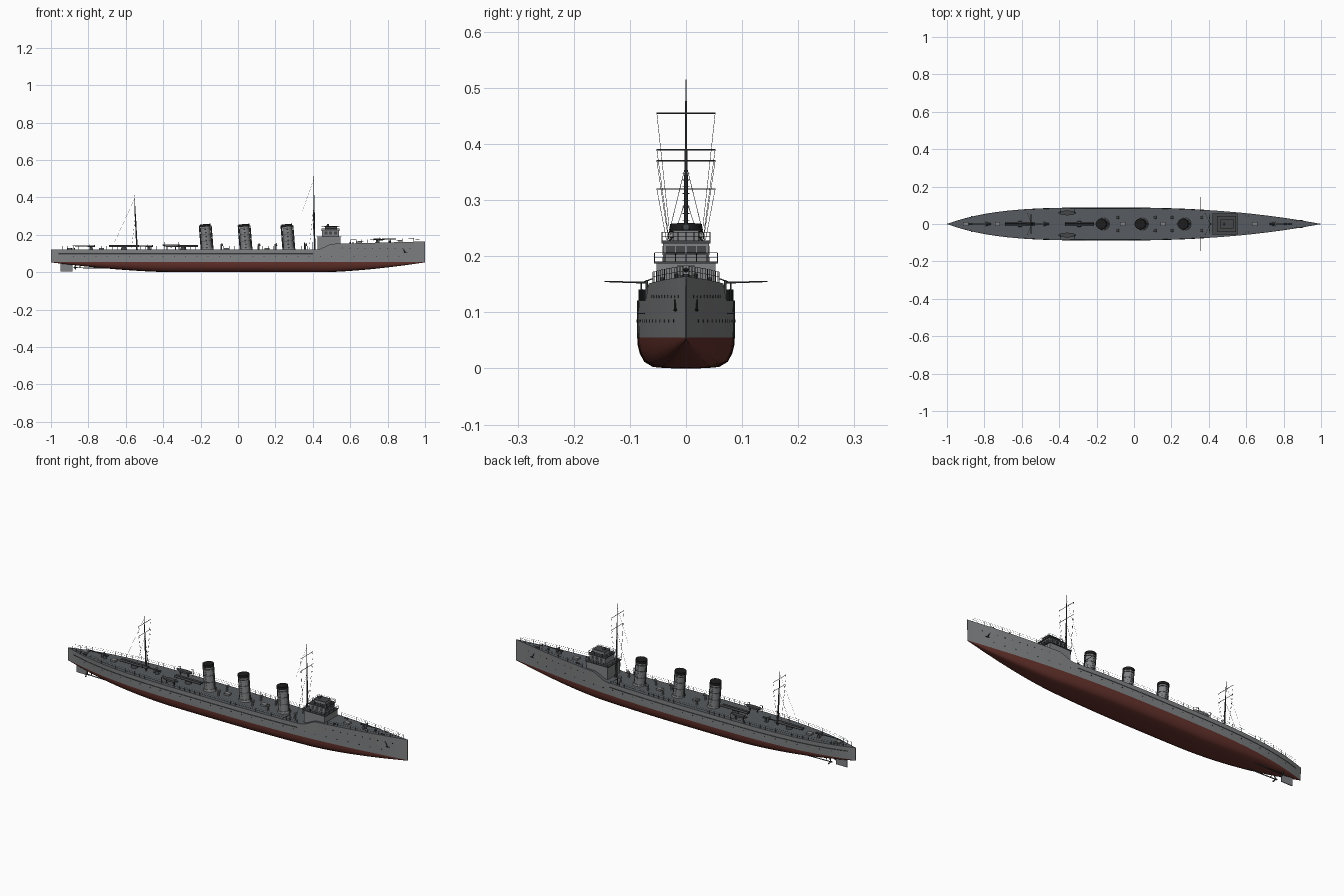
import bpy, bmesh, math
from mathutils import Vector, Matrix

if "Cube" in bpy.data.objects:
    bpy.data.objects.remove(bpy.data.objects["Cube"])

def mat(name, r, g, b):
    m = bpy.data.materials.new(name)
    m.diffuse_color = (r, g, b, 1)
    m.use_nodes = True
    m.node_tree.nodes["Principled BSDF"].inputs["Base Color"].default_value = m.diffuse_color
    return m

GREY = mat("hull_grey", 0.22, 0.225, 0.23)
DECK = mat("deck_grey", 0.095, 0.105, 0.115)
RED = mat("bottom_red", 0.13, 0.032, 0.025)
BLACK = mat("black", 0.012, 0.012, 0.013)
DARK = mat("dark_fittings", 0.06, 0.063, 0.067)

def finish(name, bm, mats, smooth=False):
    me = bpy.data.meshes.new(name)
    bmesh.ops.recalc_face_normals(bm, faces=bm.faces)
    bm.to_mesh(me)
    bm.free()
    for m in mats:
        me.materials.append(m)
    ob = bpy.data.objects.new(name, me)
    bpy.context.collection.objects.link(ob)
    if smooth:
        bpy.ops.object.select_all(action='DESELECT')
        ob.select_set(True)
        bpy.context.view_layer.objects.active = ob
        bpy.ops.object.shade_smooth_by_angle(angle=math.radians(35))
    return ob

def rods(name, segs, m, n=6, smooth=False):
    """Round bars given as (start, end, start radius, end radius)."""
    bm = bmesh.new()
    for a, b, r0, r1 in segs:
        a, b = Vector(a), Vector(b)
        rot = (b - a).to_track_quat('Z', 'Y').to_matrix().to_4x4()
        bmesh.ops.create_cone(bm, cap_ends=True, segments=n, radius1=r0, radius2=r1,
                              depth=(b - a).length, matrix=Matrix.Translation((a + b) / 2) @ rot)
    return finish(name, bm, [m], smooth)

def boxes(name, items, m):
    """Boxes given as (x0, x1, y0, y1, z0, z1)."""
    bm = bmesh.new()
    for x0, x1, y0, y1, z0, z1 in items:
        M = Matrix.Translation(((x0 + x1) / 2, (y0 + y1) / 2, (z0 + z1) / 2))
        bmesh.ops.create_cube(bm, size=1, matrix=M @ Matrix.Diagonal((x1 - x0, y1 - y0, z1 - z0, 1)))
    return finish(name, bm, [m])

# Hull lines: deck height, keel height, half breadths
WL = 0.055
def deck_z(x):
    t = min(max((x - 0.42) / 0.09, 0), 1)
    return 0.121 + 0.031 * t * t * (3 - 2 * t) + max(0, x - 0.53) * 0.026

def keel_z(x):
    t = max((-x - 0.35) / 0.65, (x - 0.45) / 0.55, 0)
    return 0.0525 * t ** 1.6

def ends(x):
    return (x + 0.1) / 1.1 if x > -0.1 else (-0.1 - x) / 0.9

def deck_b(x):
    return max(0.087 * (1 - ends(x) ** (2.4 if x > -0.1 else 3.8)), 0.001)

def side_y(x, z):
    w = deck_b(x) * (1 - 0.2 * ends(x) ** 3)
    t = (z - WL) / (deck_z(x) - WL)
    return w + (deck_b(x) - w) * t

# Hull
def hull():
    bm = bmesh.new()
    rings = []
    for i in range(101):
        x = -1 + i / 50
        k, d, w = keel_z(x), deck_z(x), side_y(x, WL)
        sharp = ends(x) ** 2 * 0.25
        half = [(w * f * (1 - sharp * (1 - f)), k + (WL - k) * h)
                for f, h in ((0.4, 0.01), (0.68, 0.05), (0.86, 0.22), (0.95, 0.5), (0.99, 0.75), (1, 1))]
        half += [(side_y(x, WL + (d - WL) * h), WL + (d - WL) * h) for h in (0.5, 1)]
        pts = [(-y, z) for y, z in reversed(half)] + [(0, k)] + half
        rings.append([bm.verts.new((x, y, z)) for y, z in pts])
    n = len(rings[0])
    for a, b in zip(rings, rings[1:]):
        for j in range(n):
            f = bm.faces.new((a[j], a[(j + 1) % n], b[(j + 1) % n], b[j]))
            z = f.calc_center_median().z
            f.material_index = 2 if j == n - 1 else (1 if z < WL - 0.0005 else 0)
    bm.faces.new(rings[0])
    bm.faces.new(rings[-1])
    finish("hull", bm, [GREY, RED, DECK], True)
hull()

# Rubbing strake and portholes on both sides
sides = (-1, 1)
def along(x, z, s, out=0.0):
    return (x, s * (side_y(x, z) + out), z)
rods("rubbing_strake", [(along(-0.96 + 0.04 * i, 0.098, s), along(-0.92 + 0.04 * i, 0.098, s), 0.0012, 0.0012)
                        for i in range(34) for s in sides], DARK, 4)
ports = [(x / 100, 0.085) for x in range(-88, 92, 6)] + [(x / 100, 0.128) for x in range(56, 96, 4)]
rods("portholes", [(along(x, z, s, -0.003), along(x, z, s, 0.0008), 0.0026, 0.0026)
                   for x, z in ports for s in sides], BLACK, 8)

# Guard rails
rails = []
for x0, x1 in ((-0.97, 0.40), (0.57, 0.97)):
    n = round((x1 - x0) / 0.03)
    for s in sides:
        for i in range(n + 1):
            x = x0 + (x1 - x0) * i / n
            p = Vector((x, s * deck_b(x) * 0.97, deck_z(x)))
            rails.append((p, p + Vector((0, 0, 0.019)), 0.0007, 0.0007))
            if i:
                for h in (0.01, 0.019):
                    rails.append((q + Vector((0, 0, h)), p + Vector((0, 0, h)), 0.0004, 0.0004))
            q = p
rods("guard_rails", rails, DARK, 4)

# Funnels with bands, caps, steam pipes and base
for i, x in enumerate((-0.165, 0.043, 0.272)):
    def at(z, dx=0.0, dy=0.0):
        return (x - (z - 0.12) * 0.08 + dx, dy, z)
    rods(f"funnel_{i}", [(at(0.118), at(0.245), 0.028, 0.026)], GREY, 24, True)
    rods(f"funnel_base_{i}", [(at(0.118), at(0.13), 0.034, 0.031)], GREY, 24, True)
    rods(f"funnel_cap_{i}", [(at(0.243), at(0.257), 0.0285, 0.0285)], BLACK, 24, True)
    rods(f"funnel_bands_{i}", [(at(z), at(z + 0.002), 0.0285, 0.0285) for z in (0.165, 0.2, 0.232)], DARK, 24)
    rods(f"steam_pipes_{i}", [(at(0.12, dx), at(0.25, dx), 0.0035, 0.0035) for dx in (-0.031, 0.031)]
         + [(at(0.13 + 0.01 * k, 0.004, s * 0.027), at(0.13 + 0.01 * k, -0.004, s * 0.027), 0.001, 0.001)
            for k in range(12) for s in sides], DARK, 6)

# Ventilator cowls and deck hatches
cowls = []
for x in (-0.09, 0.11, 0.2, 0.36):
    for s in sides:
        y = s * 0.035
        cowls += [((x, y, 0.118), (x, y, 0.143), 0.005, 0.005), ((x - 0.004, y, 0.145), (x + 0.009, y, 0.147), 0.005, 0.008)]
rods("ventilators", cowls, GREY, 10, True)
boxes("hatches", [(x - 0.014, x + 0.014, -0.012, 0.012, deck_z(x) - 0.004, deck_z(x) + 0.009)
                  for x in (-0.9, -0.73, -0.06, 0.155, 0.645)], GREY)

# Bridge tiers, roof and windows
boxes("bridge_house", [(0.425, 0.548, -0.053, 0.053, 0.118, 0.188), (0.45, 0.54, -0.041, 0.041, 0.19, 0.224),
                       (0.465, 0.53, -0.022, 0.022, 0.228, 0.246)], GREY)
boxes("bridge_decks", [(0.42, 0.553, -0.057, 0.057, 0.187, 0.191), (0.445, 0.545, -0.044, 0.044, 0.223, 0.228),
                       (0.462, 0.533, -0.025, 0.025, 0.245, 0.248)], DARK)
wins = [(0.538, 0.541, y - 0.008, y + 0.008, 0.202, 0.218) for y in (-0.028, -0.0095, 0.0095, 0.028)]
wins += [(x - 0.008, x + 0.008, s * 0.041 - 0.001, s * 0.041 + 0.001, 0.202, 0.218)
         for x in (0.47, 0.495, 0.52) for s in sides]
boxes("bridge_windows", wins, DARK)
brail = []
for x0, x1, w, z, h in ((0.422, 0.551, 0.056, 0.19, 0.016), (0.447, 0.543, 0.043, 0.227, 0.016),):
    c = [(x0, -w), (x1, -w), (x1, w), (x0, w)]
    for a, b in zip(c, c[1:] + c[:1]):
        for k in range(6):
            p = Vector((*a, z)).lerp(Vector((*b, z)), k / 6)
            brail.append((p, p + Vector((0, 0, h)), 0.0007, 0.0007))
        for f in (0.5, 1):
            brail.append(((*a, z + h * f), (*b, z + h * f), 0.0005, 0.0005))
rods("bridge_rails", brail, DARK, 4)
rods("searchlight", [((0.48, 0, 0.246), (0.48, 0, 0.252), 0.006, 0.006),
                     ((0.475, 0, 0.252), (0.487, 0, 0.252), 0.006, 0.006)], DARK, 12, True)

# Masts with yards, ladders and rigging
for name, x, foot, top, rake, yards, stay in (("foremast", 0.41, 0.12, 0.515, 0.006, (0.39, 0.455), (0.342, 0.32)),
                                              ("mainmast", -0.54, 0.12, 0.413, 0.014, (0.32, 0.37), (-0.66, 0.16))):
    def m(z, dx=0.0, dy=0.0):
        return (x - rake * (z - foot) / (top - foot) + dx, dy, z)
    mid = foot + (top - foot) * 0.62
    rods(name, [(m(foot), m(mid), 0.0042, 0.0032), (m(mid), m(top), 0.0026, 0.001)], DARK, 10, True)
    rods(name + "_yards", [(m(z, 0, -0.053), m(z, 0, 0.053), 0.0012, 0.0012) for z in yards], DARK, 6)
    rig = [(m(z, 0, s * 0.052), m(foot + 0.02, -0.01, s * 0.018), 0.0004, 0.0004) for z in yards for s in sides]
    rig += [(m(mid), m(foot, -0.03, s * 0.06), 0.0005, 0.0005) for s in sides]
    rig += [(m(top - 0.02), (stay[0], 0, stay[1]), 0.0004, 0.0004)]
    rig += [(m(foot + 0.012 * k, 0, -0.006), m(foot + 0.012 * k, 0, 0.006), 0.0007, 0.0007)
            for k in range(2, int((mid - foot) / 0.012))]
    rods(name + "_rigging", rig, DARK, 4)

# Deck guns: x position, direction of barrel
for name, x, d in (("bow_gun", 0.745, 1), ("stern_gun", -0.785, -1), ("after_gun", -0.475, -1)):
    z = deck_z(x)
    rods(name, [((x, 0, z - 0.003), (x, 0, z + 0.014), 0.011, 0.006),
                ((x - d * 0.02, 0, z + 0.018), (x + d * 0.02, 0, z + 0.018), 0.005, 0.004),
                ((x + d * 0.02, 0, z + 0.018), (x + d * 0.1, 0, z + 0.02), 0.003, 0.002)], DARK, 10, True)
    boxes(name + "_shield", [(x + d * 0.01 - 0.001, x + d * 0.01 + 0.001, -0.015, 0.015, z + 0.008, z + 0.027)], GREY)

# Torpedo tubes in twin mounts
for i, (x0, x1) in enumerate(((-0.69, -0.53), (-0.37, -0.215))):
    c = (x0 + x1) / 2
    rods(f"torpedo_tubes_{i}", [((x0, s * 0.0065, 0.139), (x1, s * 0.0065, 0.139), 0.0055, 0.0055) for s in sides]
         + [((c, 0, 0.118), (c, 0, 0.134), 0.018, 0.013)], DARK, 12, True)

# Lifeboats with davits
for s, name in ((-1, "lifeboat_right"), (1, "lifeboat_left")):
    bm = bmesh.new()
    bmesh.ops.create_uvsphere(bm, u_segments=20, v_segments=10, radius=1)
    bmesh.ops.delete(bm, geom=[v for v in bm.verts if v.co.z > 0.01], context='VERTS')
    top = bm.faces.new([v for v in sorted(bm.verts, key=lambda v: math.atan2(v.co.y, v.co.x)) if v.co.z > -0.01])
    top.material_index = 1
    for v in bm.verts:
        v.co = (v.co.x * 0.048 - 0.357, v.co.y * 0.0125 + s * 0.059, v.co.z * 0.014 + 0.147)
    finish(name, bm, [GREY, DARK], True)
    dav = []
    for x in (-0.395, -0.32):
        dav += [((x, s * 0.078, 0.118), (x, s * 0.08, 0.152), 0.0014, 0.0014),
                ((x, s * 0.08, 0.152), (x, s * 0.06, 0.16), 0.0014, 0.001)]
    dav += [((x, s * 0.059, 0.118), (x, s * 0.059, 0.136), 0.003, 0.003) for x in (-0.38, -0.335)]
    rods(name + "_davits", dav, DARK, 6)

# Swung-out booms beside the foremast
rods("side_booms", [((0.355, s * 0.07, 0.153), (0.355, s * 0.145, 0.155), 0.0018, 0.001) for s in sides]
     + [((0.355, s * 0.07, 0.118), (0.355, s * 0.07, 0.158), 0.0025, 0.0025) for s in sides], DARK, 6)

# Anchors, bollards and capstan
rods("anchors", [(along(0.885, 0.122, s), along(0.895, 0.103, s, 0.002), 0.0022, 0.0022) for s in sides]
     + [(along(0.885, 0.104, s, 0.002), along(0.905, 0.104, s, 0.002), 0.002, 0.002) for s in sides], BLACK, 6)
rods("bollards", [((x, s * deck_b(x) * 0.75, deck_z(x) - 0.002), (x, s * deck_b(x) * 0.75, deck_z(x) + 0.008), 0.003, 0.003)
                  for x in (-0.89, -0.875, 0.6, 0.615, 0.86, 0.872) for s in sides]
     + [((0.81, 0, 0.157), (0.81, 0, 0.168), 0.006, 0.005)], DARK, 8)

# Rudder, propeller shafts and propellers
boxes("rudder", [(-0.95, -0.885, -0.002, 0.002, 0.004, 0.05)], GREY)
rods("shafts", [((-0.88, s * 0.028, 0.024), (-0.7, s * 0.03, 0.022), 0.0025, 0.0025) for s in sides]
     + [((-0.845, s * 0.028, 0.024), (-0.845, s * 0.02, 0.044), 0.002, 0.002) for s in sides], DARK, 8)
rods("propellers", [((-0.873, s * 0.028, 0.024),
                     (-0.868, s * 0.028 + 0.016 * math.cos(a), 0.024 + 0.016 * math.sin(a)), 0.002, 0.004)
                    for s in sides for a in (math.pi / 2, math.pi * 7 / 6, math.pi * 11 / 6)], DARK, 6)
